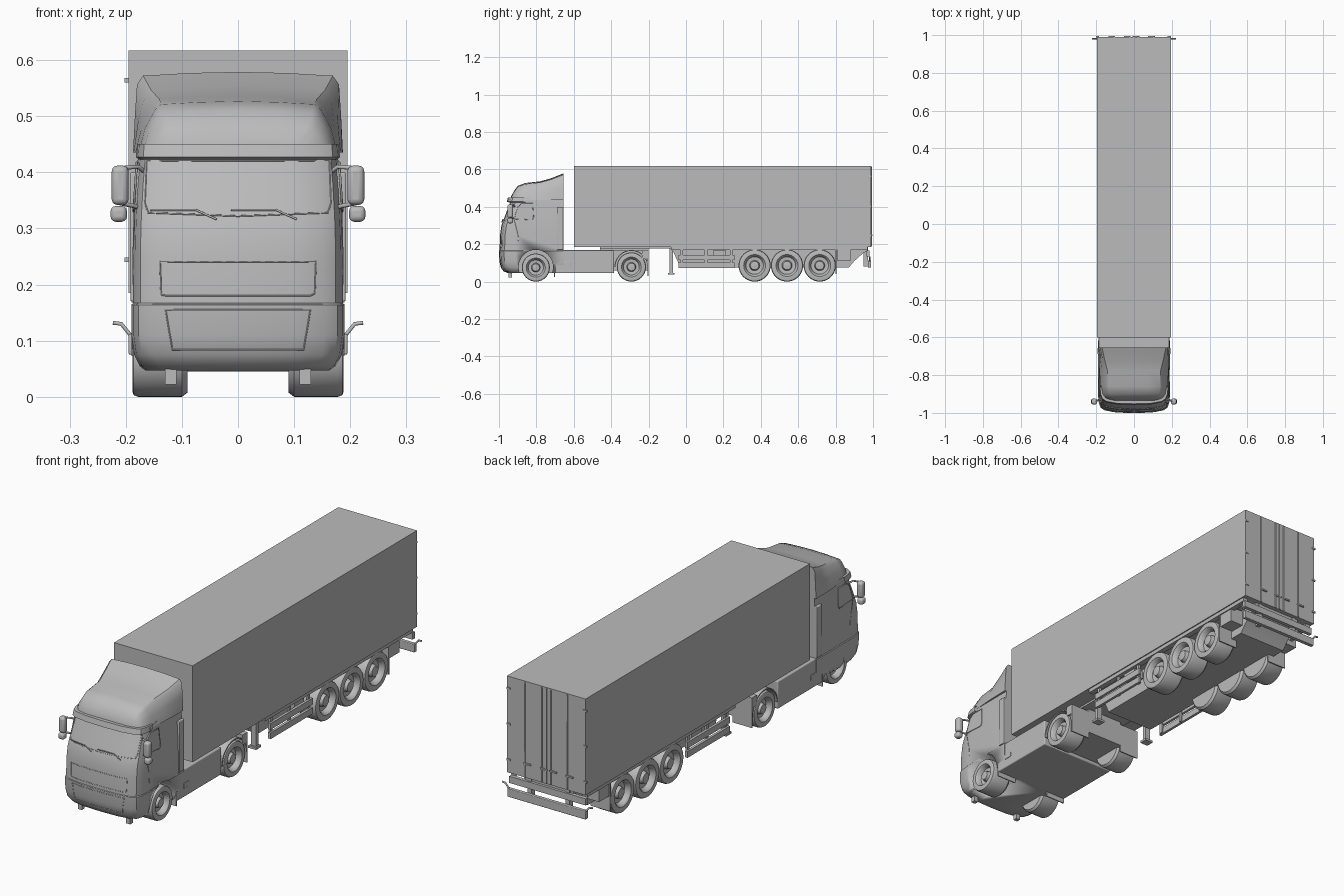
import bpy, bmesh, math
from mathutils import Vector

cube = bpy.data.objects.get("Cube")
if cube:
    bpy.data.objects.remove(cube, do_unlink=True)

grey = bpy.data.materials.new("plain_grey")
grey.use_nodes = True
COLOUR = (0.5, 0.5, 0.5, 1)
grey.diffuse_color = COLOUR
for node in grey.node_tree.nodes:
    if node.type == 'BSDF_PRINCIPLED':
        node.inputs["Base Color"].default_value = COLOUR


def add_mesh(name, bm, angle=35):
    bmesh.ops.recalc_face_normals(bm, faces=bm.faces)
    me = bpy.data.meshes.new(name)
    bm.to_mesh(me)
    bm.free()
    me.materials.append(grey)
    me.shade_smooth()
    me.set_sharp_from_angle(angle=math.radians(angle))
    ob = bpy.data.objects.new(name, me)
    bpy.context.collection.objects.link(ob)
    return ob


def loft(name, rings, closed=True, caps=True):
    bm = bmesh.new()
    rows = [[bm.verts.new(p) for p in r] for r in rings]
    n = len(rows[0])
    for a, b in zip(rows, rows[1:]):
        for i in range(n if closed else n - 1):
            j = (i + 1) % n
            bm.faces.new((a[i], a[j], b[j], b[i]))
    if caps:
        bm.faces.new(rows[0])
        bm.faces.new(rows[-1])
    return add_mesh(name, bm)


def prism(name, pts, offset):
    return loft(name, [pts, [Vector(p) + Vector(offset) for p in pts]])


def box(name, x, y, z, bevel=0):
    pts = [(x[0], y[0], z[0]), (x[1], y[0], z[0]), (x[1], y[1], z[0]), (x[0], y[1], z[0])]
    ob = prism(name, pts, (0, 0, z[1] - z[0]))
    if bevel:
        m = ob.modifiers.new("bevel", 'BEVEL')
        m.width, m.segments = bevel, 3
    return ob


def side_box(name, x, y, z, bevel=0):
    for s, tag in ((1, "left"), (-1, "right")):
        box(f"{tag}_{name}", sorted((s * x[0], s * x[1])), y, z, bevel)


def side_profile(name, half, yz):
    return prism(name, [(-half, y, z) for y, z in yz], (2 * half, 0, 0))


def tube(name, pts, r=0.0015, closed=False):
    cu = bpy.data.curves.new(name, 'CURVE')
    cu.dimensions = '3D'
    cu.bevel_depth, cu.bevel_resolution, cu.use_fill_caps = r, 1, True
    sp = cu.splines.new('POLY')
    sp.points.add(len(pts) - 1)
    for p, q in zip(sp.points, pts):
        p.co = (*q, 1)
    sp.use_cyclic_u = closed
    cu.materials.append(grey)
    ob = bpy.data.objects.new(name, cu)
    bpy.context.collection.objects.link(ob)
    me = bpy.data.meshes.new_from_object(ob)
    bpy.data.objects.remove(ob)
    bpy.context.collection.objects.link(bpy.data.objects.new(name, me))


def wheel(name, s, y, r, outer=0.188, width=0.098):
    prof = [(width, 0), (width, .9), (width - .01, 1), (.01, 1), (.002, .96), (0, .88), (0, .68),
            (.004, .64), (.008, .6), (.024, .54), (.026, .32), (.008, .26), (.006, 0.02)]
    rings = [[(s * (outer - d), y + r * k * math.cos(a), r + r * k * math.sin(a))
              for a in [i * math.tau / 40 for i in range(40)]] for d, k in prof if k > 0]
    loft(name, rings)


# Cab body: rounded plan outlines stacked in height
CAB = [(.047, .165, -.955), (.055, .175, -.975), (.075, .185, -.99), (.11, .19, -.998), (.164, .19, -1),
       (.167, .187, -.997), (.25, .187, -.994), (.30, .186, -.987), (.325, .185, -.978),
       (.38, .182, -.957), (.43, .178, -.937), (.45, .176, -.93)]
BACK = -.655


def plan(w, f, b, z):
    half = [(w, b), (w, f + .09), (w - .004, f + .05), (w - .013, f + .027),
            (w - .035, f + .013), (w * .5, f + .003)]
    full = half + [(0, f)] + [(-x, y) for x, y in reversed(half)]
    return [(x, y, z) for x, y in full]


cab = loft("cab_body", [plan(w, f, BACK, z) for z, w, f in CAB])

# Sleeper roof and wind deflector: sections from front to back
ROOF = [(-.935, .13, .10, .452), (-.92, .158, .13, .48), (-.90, .170, .14, .508), (-.86, .177, .145, .523),
        (-.78, .183, .148, .532), (-.72, .186, .163, .549), (BACK, .187, .177, .575)]
rings = []
for y, wb, wt, z in ROOF:
    h = z - .435
    half = [(wb, .435), (wb - (wb - wt) * .35, .435 + h * .5), (wt + .003, z - h * .13),
            (wt - .008, z - h * .02), (wt * .5, z + .002)]
    rings.append([(x, y, v) for x, v in half + [(0, z + .004)] + [(-x, v) for x, v in reversed(half)]])
loft("roof_deflector", rings)

# Sun visor
loft("sun_visor", [plan(.177, -.945, -.88, .423), plan(.182, -.958, -.88, .427), plan(.180, -.952, -.88, .451)])


# Trim lines that follow the curved front
def front_y(x, z):
    for (z0, w0, f0), (z1, w1, f1) in zip(CAB, CAB[1:]):
        if z0 <= z <= z1:
            t = (z - z0) / (z1 - z0)
            pts = plan(w0 + (w1 - w0) * t, f0 + (f1 - f0) * t, BACK, z)[:7][::-1]
            for a, b in zip(pts, pts[1:]):
                if a[0] <= abs(x) <= b[0] and b[0] > a[0]:
                    return a[1] + (b[1] - a[1]) * (abs(x) - a[0]) / (b[0] - a[0])
    return -.9


def trim(name, xz, closed=True, lift=0.0, r=.0014):
    pts = []
    ends = xz[1:] + xz[:1] if closed else xz[1:]
    for (x0, z0), (x1, z1) in zip(xz, ends):
        for i in range(12):
            x, z = x0 + (x1 - x0) * i / 12, z0 + (z1 - z0) * i / 12
            pts.append((x, front_y(x, z) - lift, z))
    tube(name, pts, r, closed)


trim("upper_grille_outline", [(-.137, .182), (-.128, .18), (.128, .18), (.137, .184),
                              (.139, .241), (-.139, .241)])
trim("lower_grille_outline", [(-.117, .084), (.117, .084), (.129, .155), (-.129, .155)])
trim("windscreen_outline", [(-.160, .328), (0, .322), (.160, .328), (.166, .345), (.163, .421), (-.163, .421),
                            (-.166, .345)])
trim("bumper_seam", [(-.18, .165), (.18, .165)], False)
for x in (-.155, -.012):
    trim("wiper", [(x, .333), (x + .08, .333), (x + .12, .315)], False, .006, .002)

# Wheel arches cut out of the cab
bm = bmesh.new()
for s in (1, -1):
    res = bmesh.ops.create_cone(bm, cap_ends=True, segments=40, radius1=.092, radius2=.092, depth=.15)
    for v in res["verts"]:
        v.co = (s * .155 + v.co.z, -.803 + v.co.x, .078 + v.co.y)
cutter = add_mesh("arch_cutter", bm)
cutter.hide_render = True
mod = cab.modifiers.new("arches", 'BOOLEAN')
mod.operation, mod.object, mod.solver = 'DIFFERENCE', cutter, 'EXACT'
bpy.context.view_layer.update()
cut = bpy.data.meshes.new_from_object(cab.evaluated_get(bpy.context.evaluated_depsgraph_get()))
cab.modifiers.clear()
cab.data = cut
bpy.data.objects.remove(cutter, do_unlink=True)

# Side windows, door seams, mirrors
for s, tag in ((1, "left"), (-1, "right")):
    window = [(-.918, .335), (-.82, .33), (-.815, .345), (-.82, .418), (-.88, .418), (-.9, .40)]
    pts = [(s * (.1865 - (z - .325) * .066), y, z) for y, z in window]
    prism(f"{tag}_side_window", pts, (-s * .006, 0, 0))
    tube(f"{tag}_window_frame", pts, .002, True)
    tube(f"{tag}_door_seam", [(s * .187, -.895, .2), (s * .187, -.898, .25), (s * .185, -.918, .33)], .001)
    tube(f"{tag}_mirror_arm_top", [(s * .165, -.91, .40), (s * .178, -.93, .41), (s * .205, -.94, .408)], .004)
    tube(f"{tag}_mirror_arm_low", [(s * .17, -.91, .335), (s * .185, -.93, .34), (s * .21, -.94, .345)], .004)
side_box("main_mirror", (.195, .225), (-.955, -.925), (.342, .412), .01)
side_box("small_mirror", (.198, .227), (-.955, -.925), (.312, .34), .009)
side_box("cab_corner_fairing", (.178, .192), (-.69, -.655), (.17, .40), .003)

# Tractor chassis
box("tractor_skirt", (-.187, .187), (-.70, -.385), (.045, .168), .004)
side_box("skirt_step", (.18, .1895), (-.655, -.615), (.085, .108), .002)
box("tractor_rear_frame", (-.12, .12), (-.39, -.2), (.06, .165))
box("fifth_wheel_plate", (-.09, .09), (-.46, -.2), (.165, .186))
side_box("mud_flap_front", (.09, .187), (-.705, -.70), (.025, .09))
side_box("mud_flap_drive", (.09, .187), (-.205, -.2), (.03, .15))
side_box("drive_tail_panel", (.10, .187), (-.235, -.2), (.12, .165))
side_box("tow_bracket", (.11, .13), (-.95, -.93), (.022, .055))


# Curved mudguards over the drive wheels
for s, tag in ((1, "left"), (-1, "right")):
    rings = []
    for i in range(17):
        a = math.pi * i / 16
        arc = [(s * x, -.292 + r * math.cos(a), .078 + r * math.sin(a))
               for x, r in ((.09, .086), (.187, .086), (.187, .091), (.09, .091))]
        rings.append(arc)
    loft(f"{tag}_mudguard", rings)

# Wheels
for s, tag in ((1, "left"), (-1, "right")):
    for y, r, kind in ((-.803, .075, "front"), (-.292, .078, "drive"),
                       (.367, .086, "trailer_1"), (.54, .086, "trailer_2"), (.715, .086, "trailer_3")):
        wheel(f"{tag}_{kind}_wheel", s, y, r)

# Trailer box and rear doors
box("trailer_box", (-.195, .195), (-.6, .99), (.185, .617))
for x in (-.105, -.023, .023, .105):
    tube("door_lock_rod", [(x, .991, .187), (x, .991, .612)], .0035)
    box("door_handle", (x - .03, x + .005), (.988, .996), (.245, .252))
for x in (-.19, .19):
    for z in (.24, .4, .56):
        box("door_hinge", (x - .012, x + .005), (.988, .994), (z, z + .008))
box("door_gap_cover", (-.004, .004), (.988, .994), (.187, .615))

# Trailer chassis
side_profile("trailer_frame", .12, [(-.08, .186), (-.03, .075), (.87, .075), (.90, .11), (.95, .155),
                                    (.97, .16), (.97, .186)])
box("trailer_nose_rail", (-.12, .12), (-.46, -.07), (.176, .187))
side_box("bottom_rail", (.165, .19), (-.08, .97), (.168, .186))
side_box("rear_locker", (.12, .185), (.81, .88), (.11, .18))
side_box("mud_flap_trailer", (.09, .187), (.80, .805), (.04, .17))

# Side underrun guards and landing legs
for z in (.073, .115):
    side_box("guard_rail", (.178, .19), (-.04, .26), (z, z + .028))
for y in (-.03, .10, .235):
    side_box("guard_post", (.172, .182), (y, y + .014), (.075, .175))
side_box("guard_box", (.13, .178), (.145, .215), (.13, .165))
side_box("landing_leg", (.125, .15), (-.088, -.07), (.045, .18))
side_box("landing_foot", (.118, .157), (-.097, -.061), (.037, .047))

# Rear bumper, lamp bar and marker arms
box("lamp_bar", (-.19, .19), (.965, .982), (.135, .165))
box("rear_underrun_bar", (-.195, .195), (.972, .99), (.075, .112), .003)
side_box("bumper_hanger", (.085, .105), (.95, .974), (.08, .186))
for s, tag in ((1, "left"), (-1, "right")):
    tube(f"{tag}_marker_arm", [(s * .19, .982, .108), (s * .208, .982, .13), (s * .223, .982, .132)], .004)
